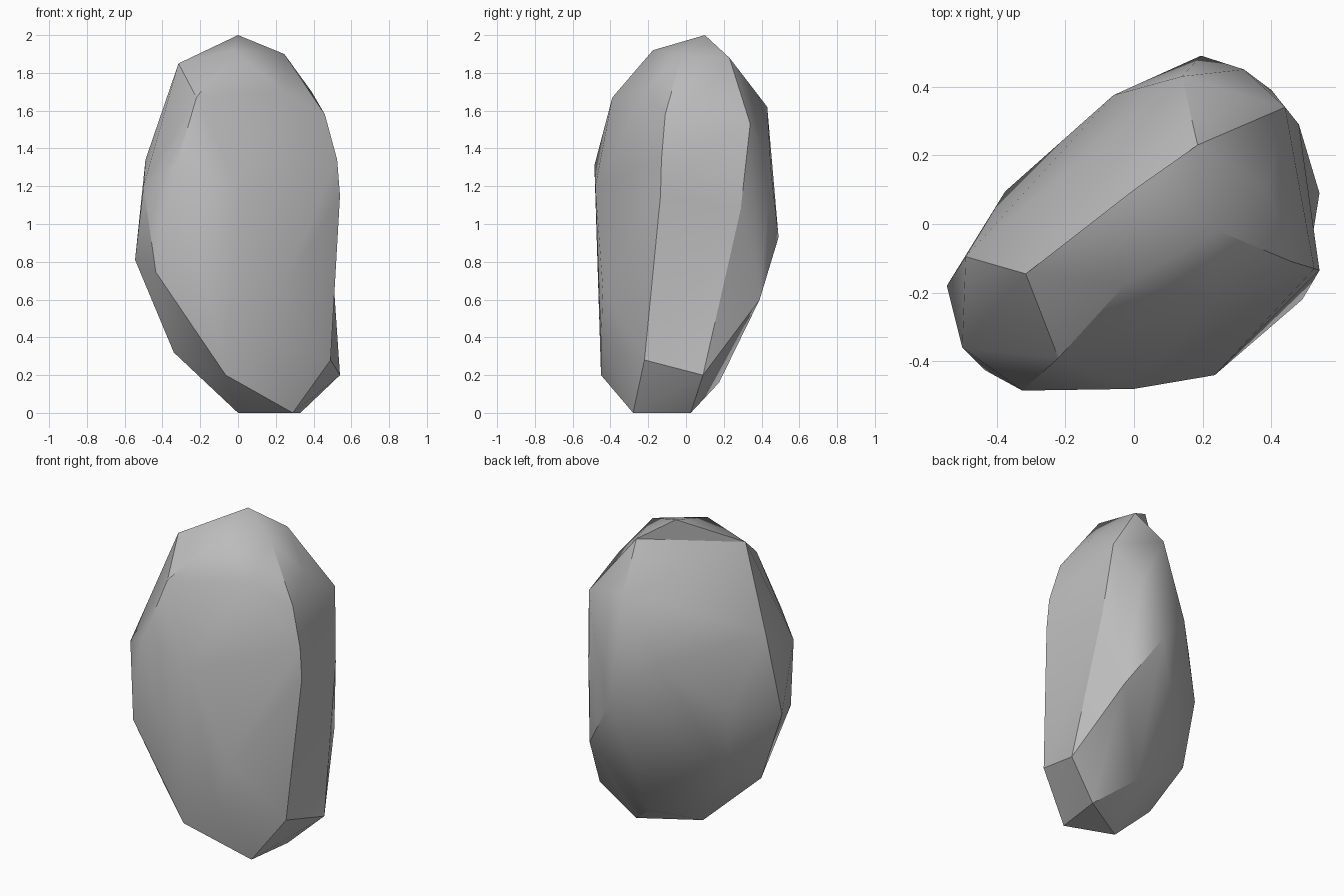
import bpy
import bmesh
import math
from mathutils import Vector

default_cube = bpy.data.objects.get("Cube")
if default_cube:
    bpy.data.objects.remove(default_cube, do_unlink=True)


def make_material(name, colour):
    material = bpy.data.materials.new(name)
    material.use_nodes = True
    material.diffuse_color = colour
    shader = material.node_tree.nodes["Principled BSDF"]
    shader.inputs["Base Color"].default_value = colour
    shader.inputs["Roughness"].default_value = 0.9
    return material


# Chiselled corners of the boulder, grouped in bands from ground to peak
foot = [(.29, -.28, 0), (.33, .025, 0), (0, -.17, 0)]
lower_band = [(.54, .09, .2), (.49, -.22, .28), (-.065, -.45, .2),
              (.155, -.45, .37), (.13, .175, .16), (-.34, -.265, .32),
              (-.326, .047, .467)]
waist_band = [(.4, .39, .6), (.235, -.44, .65), (-.435, -.425, .745),
              (-.545, -.18, .81), (-.375, .095, .9), (.195, .49, .93),
              (.48, .29, 1.08)]
shoulder_band = [(.54, -.135, 1.15), (0, -.48, 1.2), (-.5, -.36, 1.2),
                 (-.06, .375, 1.2), (.32, .45, 1.28), (-.325, -.485, 1.31),
                 (-.49, -.095, 1.34), (.525, -.13, 1.34)]
crown_band = [(.44, .34, 1.53), (.46, -.11, 1.58), (.14, .43, 1.62),
              (-.22, -.39, 1.67), (.39, .105, 1.7), (.235, -.215, 1.705),
              (-.315, -.145, 1.85), (.185, .23, 1.88), (.245, -.02, 1.9),
              (-.025, -.175, 1.92), (0, .1, 2)]


def nearest_vertex(bm, corner):
    return min(bm.verts, key=lambda v: (v.co - Vector(corner)).length)


def fold_inward(bm, start, end):
    """Turn the edge between two corners, leaving a shallow hollow."""
    edge = bm.edges.get([nearest_vertex(bm, start), nearest_vertex(bm, end)])
    if edge:
        bmesh.utils.edge_rotate(edge, True)


# Wrap the corners in a faceted skin
bm = bmesh.new()
for corner in foot + lower_band + waist_band + shoulder_band + crown_band:
    bm.verts.new(corner)
bmesh.ops.convex_hull(bm, input=bm.verts[:])
loose = [v for v in bm.verts if not v.link_faces]
bmesh.ops.delete(bm, geom=loose, context="VERTS")

# Hollows on the left side and behind the peak
peak, back_corner = crown_band[-1], crown_band[2]
fold_inward(bm, lower_band[0], shoulder_band[0])
fold_inward(bm, peak, back_corner)
bmesh.ops.recalc_face_normals(bm, faces=bm.faces[:])

mesh = bpy.data.meshes.new("boulder")
bm.to_mesh(mesh)
bm.free()
boulder = bpy.data.objects.new("boulder", mesh)
bpy.context.collection.objects.link(boulder)
mesh.materials.append(make_material("stone grey", (.5, .5, .5, 1)))

# Soft facets with the strongest breaks kept crisp
bpy.ops.object.select_all(action="DESELECT")
boulder.select_set(True)
bpy.context.view_layer.objects.active = boulder
bpy.ops.object.shade_smooth_by_angle(angle=math.radians(30))
